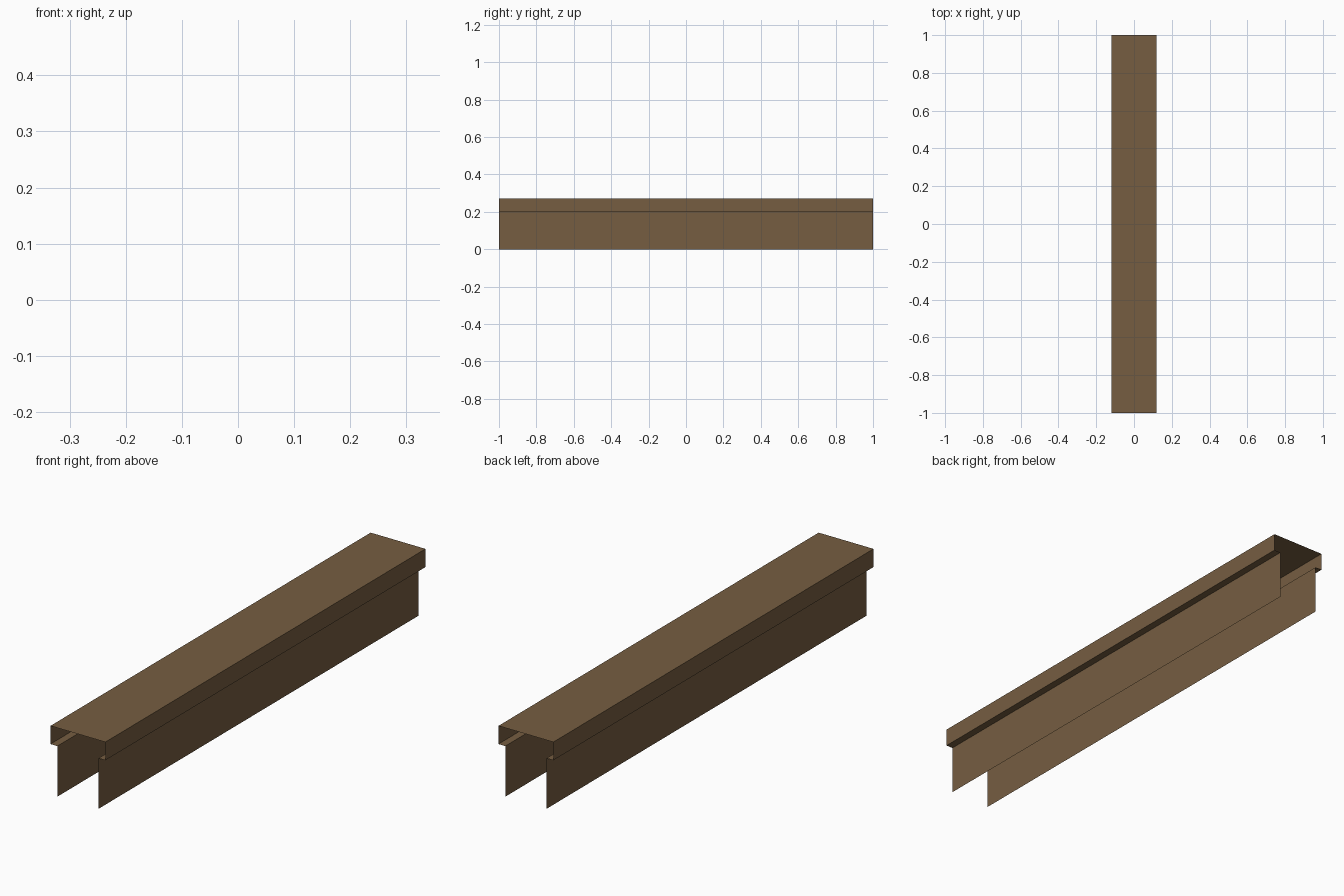
import bpy
import bmesh

if "Cube" in bpy.data.objects:
    bpy.data.objects.remove(bpy.data.objects["Cube"])

LENGTH = 2.0
# Right half of the open sheet profile (x, z), bottom edge up to the top corner
HALF = [(0.09, 0.0), (0.09, 0.2), (0.12, 0.2), (0.12, 0.272)]

wood = bpy.data.materials.new("brown wood")
wood.diffuse_color = (0.18, 0.11, 0.053, 1.0)
wood.use_nodes = True
wood.node_tree.nodes["Principled BSDF"].inputs["Base Color"].default_value = wood.diffuse_color

# Full stepped profile: right half, then its mirror image
profile = HALF + [(-x, z) for x, z in reversed(HALF)]

# Hollow beam casing: profile swept along y, open at the ends and underneath
bm = bmesh.new()
verts = [bm.verts.new((x, -LENGTH / 2, z)) for x, z in profile]
edges = [bm.edges.new(pair) for pair in zip(verts, verts[1:])]
swept = bmesh.ops.extrude_edge_only(bm, edges=edges)["geom"]
bmesh.ops.translate(bm, vec=(0, LENGTH, 0),
                    verts=[g for g in swept if isinstance(g, bmesh.types.BMVert)])

# Point the sheet's normals outward, judged by the top panel
bmesh.ops.recalc_face_normals(bm, faces=bm.faces)
bm.normal_update()
top = max(bm.faces, key=lambda f: f.calc_center_median().z)
if top.normal.z < 0:
    bmesh.ops.reverse_faces(bm, faces=bm.faces)

mesh = bpy.data.meshes.new("beam_casing")
bm.to_mesh(mesh)
bm.free()
mesh.materials.append(wood)
bpy.context.collection.objects.link(bpy.data.objects.new("beam_casing", mesh))
